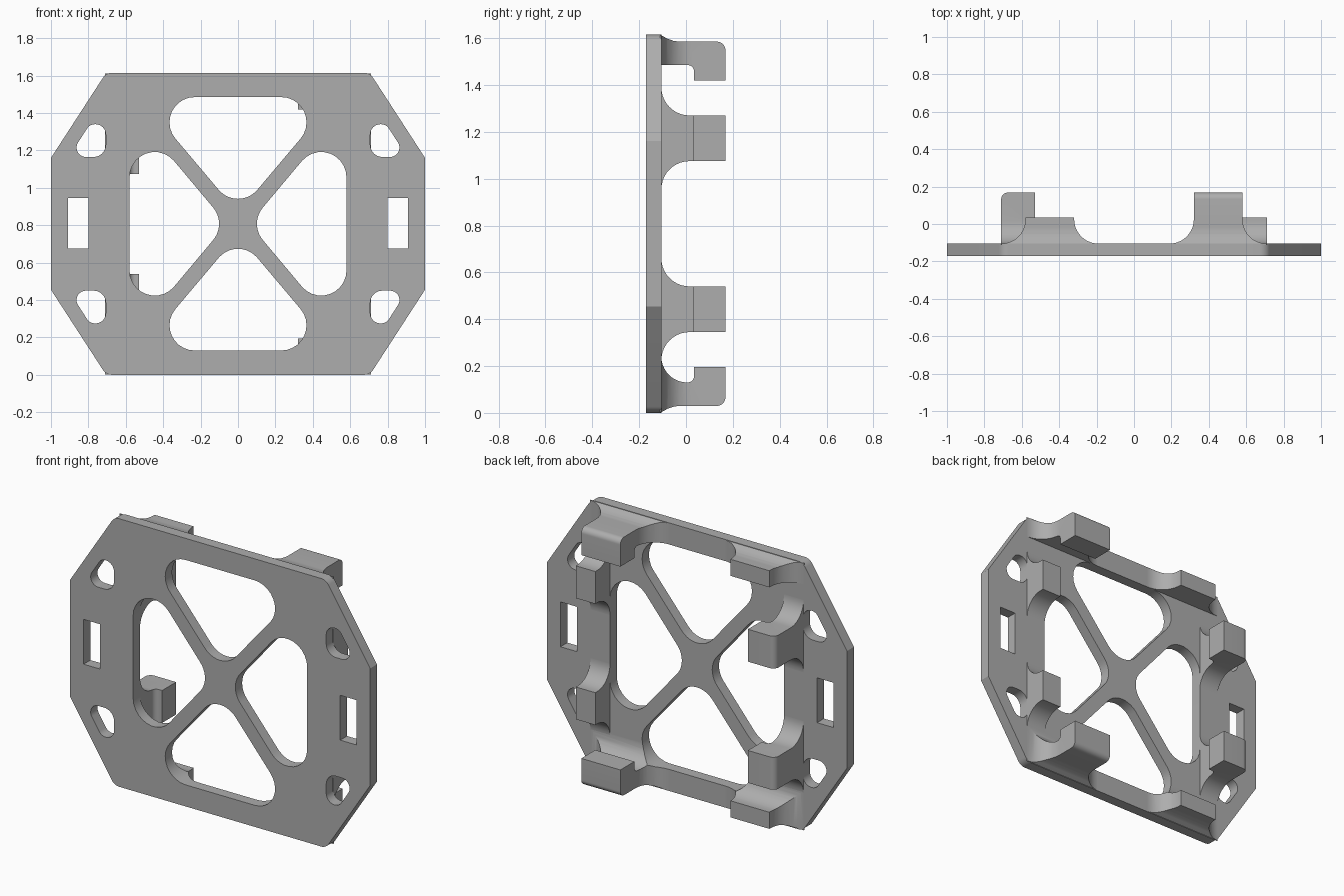
import bpy, bmesh, math
from mathutils import Vector

if "Cube" in bpy.data.objects:
    bpy.data.objects.remove(bpy.data.objects["Cube"])

HEIGHT = 1.615
MID = HEIGHT / 2
FRONT, BACK = -0.17, -0.105     # plate faces
ROOT = BACK - 0.005             # tabs sink slightly into the plate

grey = bpy.data.materials.new("plain_grey")
grey.use_nodes = True
grey.diffuse_color = (0.42, 0.42, 0.42, 1)
grey.node_tree.nodes["Principled BSDF"].inputs["Base Color"].default_value = (0.42, 0.42, 0.42, 1)


def rounded(points, steps=10):
    """Outline from (a, b) or (a, b, radius) corners."""
    out = []
    for i, pt in enumerate(points):
        p = Vector(pt[:2])
        r = pt[2] if len(pt) > 2 else 0
        if not r:
            out.append(tuple(p))
            continue
        u = (Vector(points[i - 1][:2]) - p).normalized()
        v = (Vector(points[(i + 1) % len(points)][:2]) - p).normalized()
        half = u.angle(v) / 2
        c = p + (u + v).normalized() * r / math.sin(half)
        s = p + u * r / math.tan(half) - c
        e = p + v * r / math.tan(half) - c
        w = math.pi - 2 * half
        for k in range(steps + 1):
            f = k / steps
            out.append(tuple(c + (s * math.sin((1 - f) * w) + e * math.sin(f * w)) / math.sin(w)))
    return out


def prism(name, outlines, axis, lo, hi):
    """Extrude outlines along an axis; outline coordinates are the other two axes in order."""
    bm = bmesh.new()
    for outline in outlines:
        verts = []
        for p in outline:
            co = list(p)
            co.insert(axis, lo)
            verts.append(bm.verts.new(co))
        face = bm.faces.new(verts)
        new = bmesh.ops.extrude_face_region(bm, geom=[face])["geom"]
        shift = Vector((0, 0, 0))
        shift[axis] = hi - lo
        bmesh.ops.translate(bm, vec=shift, verts=[g for g in new if isinstance(g, bmesh.types.BMVert)])
    bmesh.ops.recalc_face_normals(bm, faces=bm.faces)
    mesh = bpy.data.meshes.new(name)
    bm.to_mesh(mesh)
    bm.free()
    mesh.materials.append(grey)
    ob = bpy.data.objects.new(name, mesh)
    bpy.context.collection.objects.link(ob)
    return ob


def activate(ob):
    bpy.ops.object.select_all(action="DESELECT")
    ob.select_set(True)
    bpy.context.view_layer.objects.active = ob


def boolean(ob, tool, operation):
    mod = ob.modifiers.new("cut", "BOOLEAN")
    mod.operation = operation
    mod.solver = "EXACT"
    mod.object = tool
    activate(ob)
    bpy.ops.object.modifier_apply(modifier=mod.name)


def smooth(ob):
    activate(ob)
    bpy.ops.object.shade_smooth_by_angle(angle=math.radians(30))


def flip_a(outline):
    return [(-a, b) for a, b in outline]


def flip_z(outline):
    return [(a, HEIGHT - b) for a, b in outline]


def flared(lo, hi, r):
    """Tab outline (position, y) with a concave fillet on both sides of its root."""
    return rounded([(lo - r - 0.002, ROOT), (lo - r - 0.002, BACK), (lo, BACK, r), (lo, 0.3),
                    (hi, 0.3), (hi, BACK, r), (hi + r + 0.002, BACK), (hi + r + 0.002, ROOT)])


# Plate with chamfered corners
quarter = rounded([(0, MID), (1, MID), (1, 1.16), (0.705, HEIGHT, 0.06), (0, HEIGHT)])[1:-1]
right_half = [(a, HEIGHT - b) for a, b in reversed(quarter[1:])] + quarter[1:]
outline = right_half + [(-a, b) for a, b in reversed(right_half)]
plate = prism("plate", [outline], 1, FRONT, BACK)

# Window, slot and corner hole outlines
R = 0.135
top_window = rounded([(0, 0.867, R), (0.522, 1.485, R), (-0.522, 1.485, R)])
side_window = rounded([(0.06, MID, R), (0.58, MID + 0.62, R), (0.58, MID - 0.62, R)])
windows = [top_window, flip_z(top_window), side_window, flip_a(side_window)]
slot = [(0.8, 0.675), (0.91, 0.675), (0.91, 0.945), (0.8, 0.945)]
corner = rounded([(0.707, 1.165, 0.065), (0.905, 1.165, 0.05), (0.792, 1.34, 0.05), (0.707, 1.34, 0.055)])
small = [slot, flip_a(slot), corner, flip_a(corner), flip_z(corner), flip_z(flip_a(corner))]

window_cutter = prism("window_cutter", windows, 1, -0.4, 0.03)
hole_cutter = prism("hole_cutter", small, 1, -0.4, 0.2)
boolean(plate, window_cutter, "DIFFERENCE")
boolean(plate, hole_cutter, "DIFFERENCE")
smooth(plate)


def make_tab(name, along_x, across):
    """Intersect a YZ outline with an XY outline."""
    tab = prism(name, [along_x], 0, -1.2, 1.2)
    tool = prism("tab_cutter", [across], 2, -0.2, 2)
    boolean(tab, tool, "INTERSECT")
    bpy.data.objects.remove(tool)
    return tab


# Upper and lower tabs: hooked on the left, short on the right
outer = [(-0.03, 1.585), (-0.055, 1.589), (-0.08, 1.598), (BACK, 1.612), (ROOT, 1.612)]
hook_end = [(0.035, 1.485, 0.028), (0.035, 1.42), (0.168, 1.42), (0.168, 1.585, 0.035)]
short_end = [(0.035, 1.485), (0.035, 1.585)]
span = flared(0.32, 0.58, 0.13)
for side, end, plan in (("left_hook", hook_end, span), ("right_short", short_end, flip_a(span))):
    upper = rounded([(ROOT, 1.485)] + end + outer)
    lower = rounded([(ROOT, 1.37), (BACK, 1.37), (BACK, 1.485, 0.11)] + end + outer)
    smooth(make_tab("upper_" + side + "_tab", upper, plan))
    low_tab = make_tab("lower_" + side + "_tab", flip_z(lower), plan)
    boolean(low_tab, window_cutter, "DIFFERENCE")
    smooth(low_tab)

# Side tabs: short on the left, hooked on the right
rise = [(y, z) for z, y in flared(1.075, 1.27, 0.12)]
left_plan = [(0.58, ROOT), (0.71, ROOT), (0.71, 0.035), (0.58, 0.035)]
right_plan = rounded([(-0.58, ROOT), (-0.58, 0.035, 0.03), (-0.53, 0.035), (-0.53, 0.168),
                      (-0.71, 0.168, 0.035), (-0.71, ROOT)])
for side, plan in (("left", left_plan), ("right", right_plan)):
    smooth(make_tab(side + "_top_side_tab", rise, plan))
    smooth(make_tab(side + "_bottom_side_tab", flip_z(rise), plan))

bpy.data.objects.remove(window_cutter)
bpy.data.objects.remove(hole_cutter)
